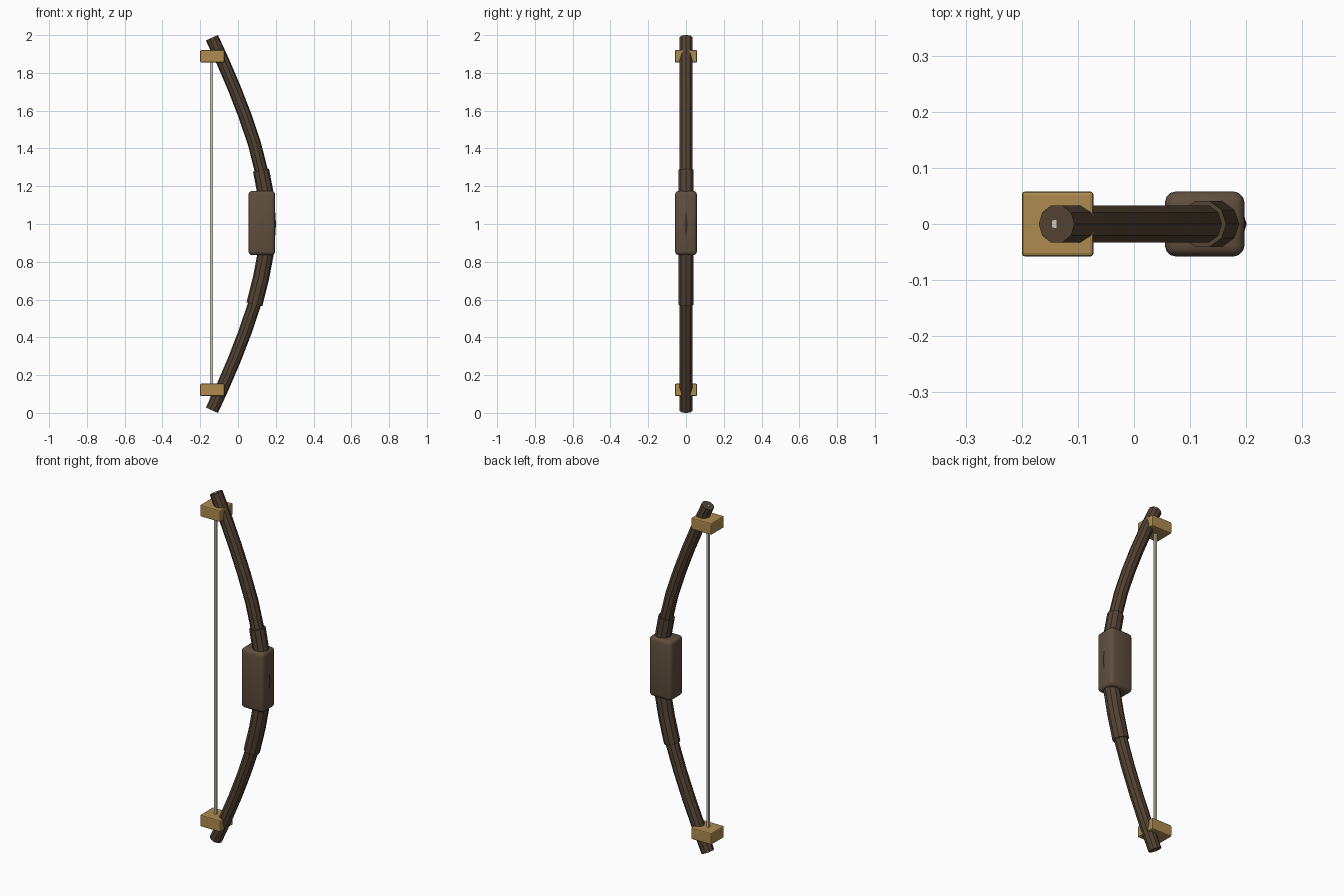
import bpy, bmesh
from math import cos, sin, tau
from mathutils import Vector

cube = bpy.data.objects.get("Cube")
if cube:
    bpy.data.objects.remove(cube, do_unlink=True)


def material(name, rgb):
    m = bpy.data.materials.new(name)
    m.use_nodes = True
    color = (*rgb, 1)
    m.diffuse_color = color
    bsdf = next(n for n in m.node_tree.nodes if n.type == 'BSDF_PRINCIPLED')
    bsdf.inputs["Base Color"].default_value = color
    return m


WOOD = material("dark wood", (0.085, 0.056, 0.033))
WRAP = material("grip brown", (0.115, 0.077, 0.048))
GOLD = material("brass", (0.42, 0.26, 0.08))
CORD = material("pale cord", (0.60, 0.57, 0.50))


def add_object(name, bm, mat):
    bmesh.ops.recalc_face_normals(bm, faces=bm.faces[:])
    mesh = bpy.data.meshes.new(name)
    bm.to_mesh(mesh)
    bm.free()
    mesh.materials.append(mat)
    obj = bpy.data.objects.new(name, mesh)
    bpy.context.collection.objects.link(obj)
    return obj


def box(name, low, high, mat, bevel=0, segments=1):
    low, high = Vector(low), Vector(high)
    bm = bmesh.new()
    bmesh.ops.create_cube(bm, size=1)
    for v in bm.verts:
        v.co = (low + high) / 2 + v.co * (high - low)
    if bevel:
        bmesh.ops.bevel(bm, geom=bm.edges[:], offset=bevel, segments=segments,
                        profile=0.5, affect='EDGES')
    return add_object(name, bm, mat)


def tube(name, path, radius, mat, sides=10):
    """Faceted tube swept along a path in the xz plane."""
    bm = bmesh.new()
    rings = []
    for i, p in enumerate(path):
        tangent = (path[min(i + 1, len(path) - 1)] - path[max(i - 1, 0)]).normalized()
        across = Vector((tangent.z, 0, -tangent.x))
        side = Vector((0, 1, 0))
        rings.append([bm.verts.new(p + radius * (across * cos(k * tau / sides)
                                                 + side * sin(k * tau / sides)))
                      for k in range(sides)])
    for a, b in zip(rings, rings[1:]):
        for k in range(sides):
            n = (k + 1) % sides
            bm.faces.new((a[k], a[n], b[n], b[k]))
    bm.faces.new(rings[0])
    bm.faces.new(rings[-1])
    return add_object(name, bm, mat)


# Half of the bow curve: height above the middle, and x
half = [(0, 0.158), (0.143, 0.149), (0.285, 0.122), (0.425, 0.087),
        (0.57, 0.038), (0.715, -0.018), (0.86, -0.08), (0.986, -0.138)]
curve = [Vector((x, 0, 1 - t)) for t, x in reversed(half[1:])]
curve += [Vector((x, 0, 1 + t)) for t, x in half]

# Bow stave and the thicker sleeve around its middle
tube("bow_stave", curve, 0.035, WOOD)
tube("grip_sleeve", curve[4:10], 0.043, WOOD)

# Rounded handle block
handle = box("handle_block", (0.055, -0.058, 0.835), (0.197, 0.058, 1.175),
             WRAP, 0.02, 3)

# String and the blocks holding it at each tip
box("bow_string", (-0.147, -0.007, 0.014), (-0.133, 0.007, 1.986), CORD)
for name, z in (("lower_tip_block", 0.122), ("upper_tip_block", 1.888)):
    box(name, (-0.2, -0.058, z - 0.033), (-0.072, 0.058, z + 0.033), GOLD, 0.006, 2)

# Soft shading on the rounded handle
bpy.ops.object.select_all(action='DESELECT')
handle.select_set(True)
bpy.context.view_layer.objects.active = handle
bpy.ops.object.shade_smooth_by_angle(angle=0.6)
